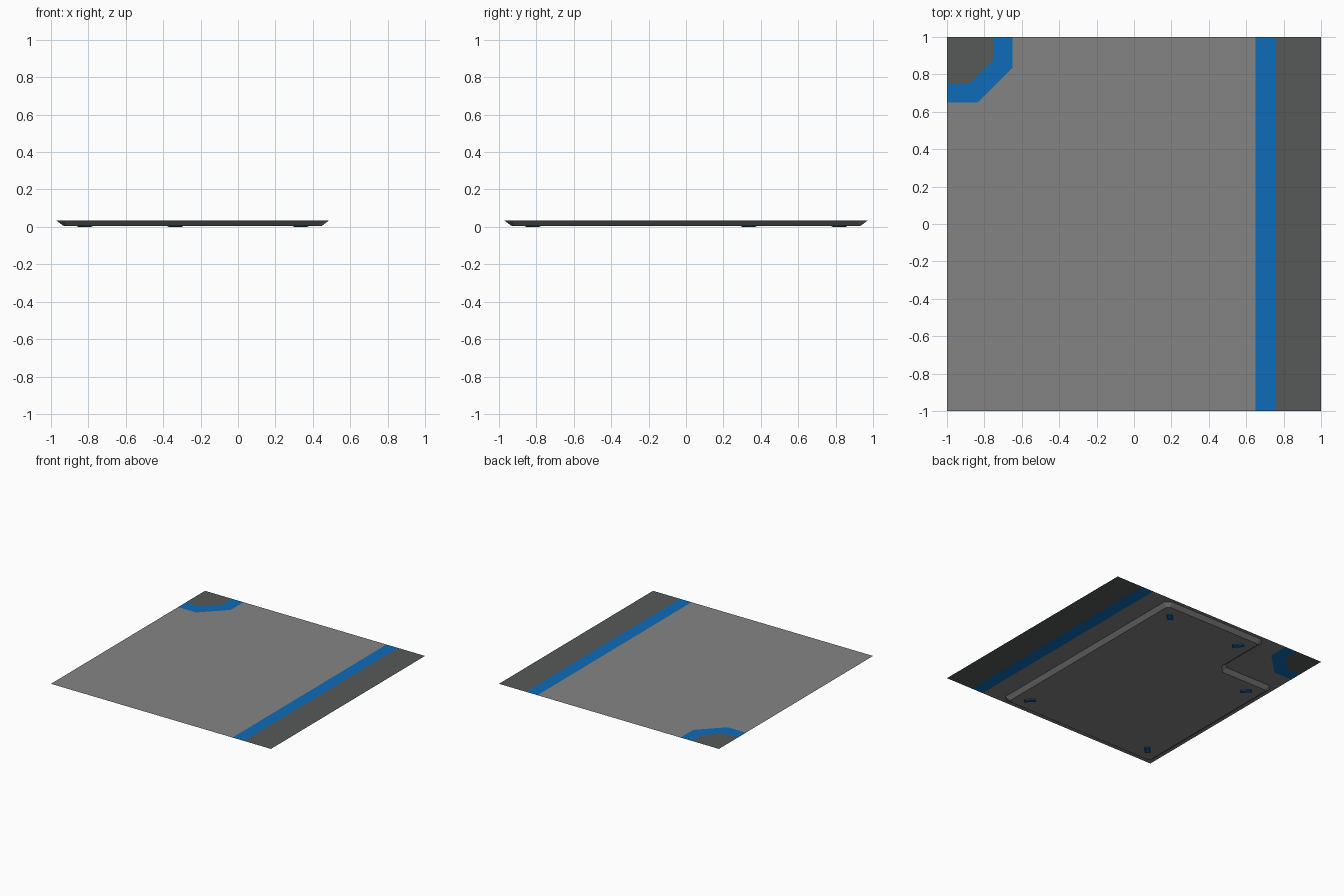
import bpy, bmesh, math
from mathutils import Vector

if "Cube" in bpy.data.objects:
    bpy.data.objects.remove(bpy.data.objects["Cube"])

TOP, BASE = 0.033, 0.006   # sheet height, underside of the tray


def material(name, rgb):
    m = bpy.data.materials.new(name)
    m.diffuse_color = (*rgb, 1)
    m.use_nodes = True
    m.node_tree.nodes["Principled BSDF"].inputs["Base Color"].default_value = m.diffuse_color
    return m


light = material("light grey", (0.228, 0.231, 0.228))
dark = material("dark grey", (0.095, 0.102, 0.101))
blue = material("blue", (0.0045, 0.150, 0.480))


def build(name, mat, loops, cap_top=False):
    """Join stacked loops (top to bottom) with walls and close the lowest one."""
    bm = bmesh.new()
    rings = [[bm.verts.new(p) for p in loop] for loop in loops]
    for a, b in zip(rings, rings[1:]):
        n = len(a)
        for i in range(n):
            j = (i + 1) % n
            bm.faces.new((a[i], b[i], b[j], a[j]))
    if len(rings) == 1 or cap_top:
        bm.faces.new(rings[0])
    if len(rings) > 1:
        bm.faces.new(rings[-1][::-1])
    me = bpy.data.meshes.new(name)
    bm.to_mesh(me)
    bm.free()
    me.materials.append(mat)
    ob = bpy.data.objects.new(name, me)
    bpy.context.collection.objects.link(ob)
    return ob


def sheet(name, mat, pts):
    build(name, mat, [[(x, y, TOP) for x, y in pts]])


# Floor surface, flat coloured areas fitted edge to edge
outer = [(-1, .65), (-.835, .65), (-.65, .835), (-.65, 1)]
inner = [(-1, .755), (-.875, .755), (-.755, .875), (-.755, 1)]
sheet("floor_panel", light, [(-1, -1), (.65, -1), (.65, 1)] + outer[::-1])
sheet("corner_stripe", blue, outer + inner[::-1])
sheet("corner_patch", dark, inner + [(-1, 1)])
sheet("side_stripe", blue, [(.65, -1), (.755, -1), (.755, 1), (.65, 1)])
sheet("side_patch", dark, [(.755, -1), (1, -1), (1, 1), (.755, 1)])


# Underside tray: notched outline with cut corners and sloped walls
def tray_loop(inset, cut, z):
    pts = [Vector(p) for p in ((-.97, -.97), (.485, -.97), (.485, .97),
                               (-.475, .97), (-.475, .475), (-.97, .475))]
    loop = []
    for i, p in enumerate(pts):
        d0 = (p - pts[i - 1]).normalized()
        d1 = (pts[(i + 1) % len(pts)] - p).normalized()
        turn = 1 if d0.cross(d1) > 0 else -1
        c = cut - turn * inset * (2 - math.sqrt(2))
        q = p + inset * Vector((-d0.y - d1.y, d0.x + d1.x))
        loop += [(*(q - d0 * c), z), (*(q + d1 * c), z)]
    return loop


build("underside_tray", light, [tray_loop(0, .042, TOP), tray_loop(.036, .042, BASE)])


# Feet: small bars pointing diagonally outwards
def foot_loop(length, width, z):
    return [(x * length / 2, y * width / 2, z)
            for x, y in ((-1, -1), (1, -1), (1, 1), (-1, 1))]


feet = [(.335, .82, 45), (-.335, .82, 135), (-.82, .335, 135),
        (-.82, -.82, 45), (.335, -.82, 135)]
for i, (x, y, angle) in enumerate(feet):
    foot = build(f"foot_{i + 1}", blue,
                 [foot_loop(.085, .042, BASE), foot_loop(.07, .03, 0)])
    foot.location = (x, y, 0)
    foot.rotation_euler.z = math.radians(angle)
